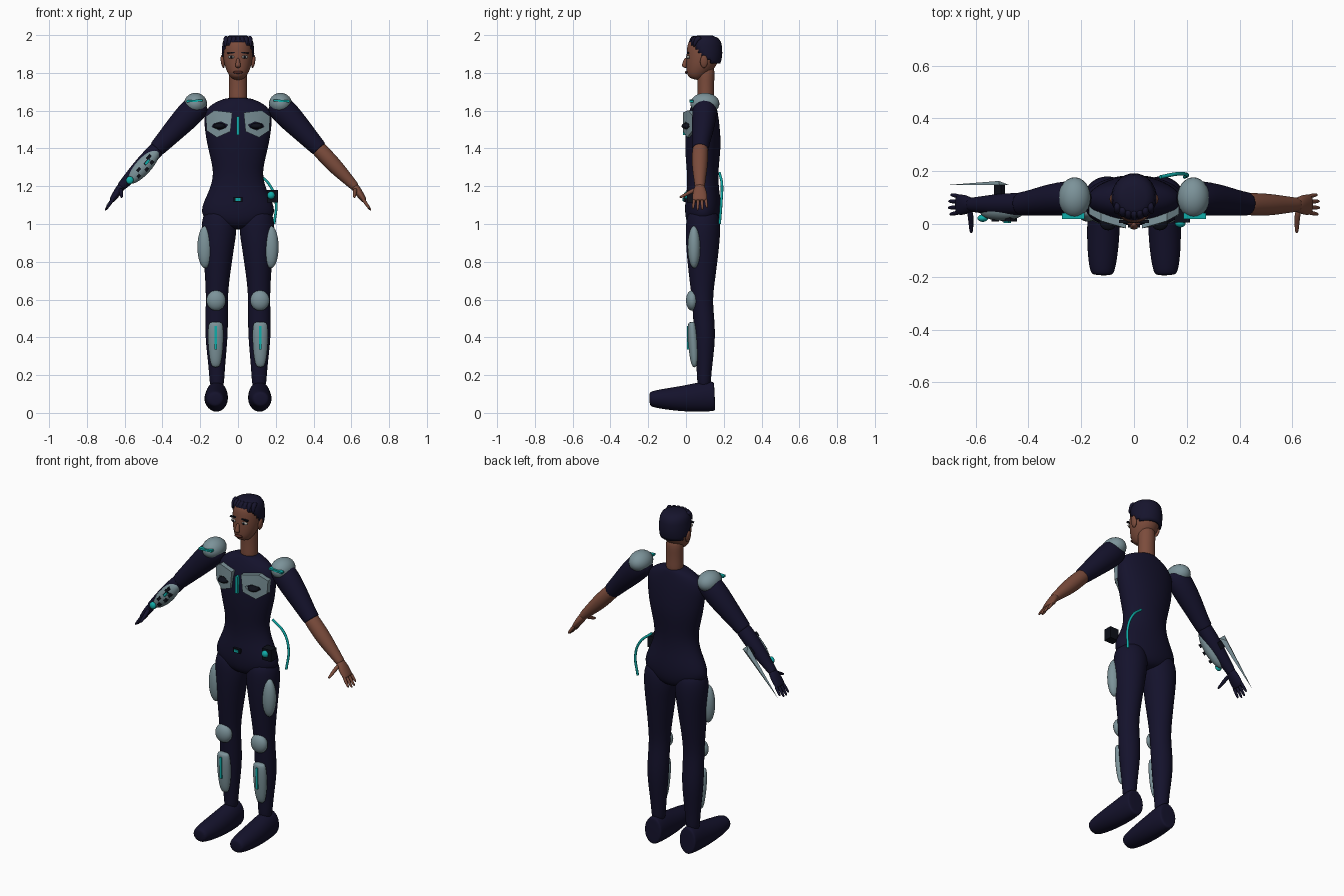
import bpy, bmesh, math
from mathutils import Vector, Matrix

start_cube = bpy.data.objects.get("Cube")
if start_cube:
    bpy.data.objects.remove(start_cube, do_unlink=True)


def material(name, r, g, b):
    m = bpy.data.materials.new(name)
    m.use_nodes = True
    m.diffuse_color = (r, g, b, 1)
    shader = m.node_tree.nodes["Principled BSDF"]
    shader.inputs["Base Color"].default_value = (r, g, b, 1)
    shader.inputs["Roughness"].default_value = 0.7
    return m


navy = material("navy suit", 0.007, 0.006, 0.025)
hair_mat = material("dark hair", 0.008, 0.007, 0.026)
black = material("black detail", 0.004, 0.005, 0.01)
grey = material("blue grey armour", 0.2, 0.29, 0.32)
cyan = material("cyan light", 0.005, 0.42, 0.4)
skin = material("brown skin", 0.2, 0.072, 0.045)
lip_mat = material("dark lips", 0.08, 0.022, 0.016)
eye_mat = material("eye white", 0.35, 0.33, 0.3)


def finish(name, bm, mat, subdivide=0, angle=35):
    bmesh.ops.recalc_face_normals(bm, faces=bm.faces)
    mesh = bpy.data.meshes.new(name)
    bm.to_mesh(mesh)
    bm.free()
    mesh.materials.append(mat)
    obj = bpy.data.objects.new(name, mesh)
    bpy.context.collection.objects.link(obj)
    if subdivide:
        sub = obj.modifiers.new("Subdivision", "SUBSURF")
        sub.levels = sub.render_levels = subdivide
        angle = 180
    bpy.ops.object.select_all(action="DESELECT")
    obj.select_set(True)
    bpy.context.view_layer.objects.active = obj
    bpy.ops.object.shade_smooth_by_angle(angle=math.radians(angle))
    return obj


def loft_mesh(rings, side=1, sides=16):
    """Rings are x, y, z, first radius, second radius; the first radius runs along y
    (or along x when the loft itself runs along y)."""
    bm = bmesh.new()
    first, last = Vector(rings[0][:3]), Vector(rings[-1][:3])
    t = (last - first).normalized()
    ref = Vector((1, 0, 0)) if abs(t.y) > 0.8 else Vector((0, 1, 0))
    u = (ref - t * ref.dot(t)).normalized()
    v = t.cross(u)
    loops = []
    for x, y, z, a, b in rings:
        loop = []
        for i in range(sides):
            w = math.tau * i / sides
            p = Vector((x, y, z)) + (u * a * math.cos(w) + v * b * math.sin(w)) * 1.025
            loop.append(bm.verts.new((p.x * side, p.y, p.z)))
        loops.append(loop)
    for lo, hi in zip(loops, loops[1:]):
        for i in range(sides):
            j = (i + 1) % sides
            bm.faces.new((lo[i], lo[j], hi[j], hi[i]))
    bm.faces.new(loops[0])
    bm.faces.new(loops[-1])
    return bm


def loft(name, mat, rings, side=1, sides=16, subdivide=2):
    return finish(name, loft_mesh(rings, side, sides), mat, subdivide)


def ellipsoid(name, mat, centre, radii, turn=0):
    bm = bmesh.new()
    bmesh.ops.create_uvsphere(bm, u_segments=24, v_segments=14, radius=1)
    bm.transform(Matrix.Translation(centre) @ Matrix.Rotation(turn, 4, "Y")
                 @ Matrix.Diagonal((*radii, 1)))
    return finish(name, bm, mat, angle=180)


def box(name, mat, centre, size, turn=0):
    bm = bmesh.new()
    bmesh.ops.create_cube(bm, size=1)
    bm.transform(Matrix.Translation(centre) @ Matrix.Rotation(turn, 4, "Y")
                 @ Matrix.Diagonal((*size, 1)))
    return finish(name, bm, mat)


# Torso, from crotch to collar
loft("torso", navy, [
    (0, .095, .97, .05, .04), (0, .09, 1, .085, .15), (0, .09, 1.05, .095, .195),
    (0, .09, 1.1, .095, .188), (0, .09, 1.15, .09, .165), (0, .09, 1.2, .083, .143),
    (0, .088, 1.27, .082, .128), (0, .088, 1.35, .09, .145), (0, .09, 1.43, .095, .165),
    (0, .088, 1.52, .09, .178), (0, .09, 1.58, .08, .18), (0, .095, 1.63, .065, .15),
    (0, .1, 1.66, .052, .085), (0, .1, 1.668, .045, .05)])

# Neck and head
loft("neck", skin, [(0, .105, 1.62, .046, .05), (0, .105, 1.7, .043, .047),
                    (0, .105, 1.76, .044, .047), (0, .105, 1.85, .05, .05)])
loft("head", skin, [
    (0, .045, 1.765, .025, .02), (0, .047, 1.78, .043, .042), (0, .062, 1.81, .062, .06),
    (0, .08, 1.85, .08, .074), (0, .091, 1.9, .089, .079), (0, .094, 1.94, .087, .076),
    (0, .098, 1.97, .068, .06), (0, .1, 1.985, .03, .028)])
loft("nose", skin, [(0, .0, 1.88, .008, .008), (0, -.006, 1.855, .012, .011),
                    (0, -.011, 1.837, .013, .017), (0, -.002, 1.826, .01, .012)], sides=10)
ellipsoid("lips", lip_mat, (0, .003, 1.803), (.026, .009, .008))
for side, word in ((1, "left"), (-1, "right")):
    ellipsoid(word + "_ear", skin, (side * .081, .095, 1.86), (.01, .02, .034), side * .15)
    ellipsoid(word + "_eye", eye_mat, (side * .035, .012, 1.884), (.018, .01, .009))
    ellipsoid(word + "_pupil", black, (side * .035, .004, 1.884), (.007, .004, .007))
    box(word + "_eyebrow", black, (side * .037, .01, 1.906), (.04, .012, .007), side * .12)

# Hair cap: shell around the skull, trimmed along a sloping hairline
bm = loft_mesh([(0, .1, z, a, b) for z, a, b in (
    (1.835, .072, .072), (1.85, .08, .079), (1.868, .085, .083), (1.885, .088, .083),
    (1.905, .09, .084), (1.925, .089, .083), (1.945, .087, .081), (1.965, .083, .078),
    (1.985, .068, .068), (1.997, .04, .045))], sides=32)
trim = [f for f in bm.faces if f.calc_center_median().z <
        max(1.85, 1.965 - max(0, f.calc_center_median().y - .02))]
bmesh.ops.delete(bm, geom=trim, context="FACES")
hair = finish("hair_cap", bm, hair_mat, angle=50)
thick = hair.modifiers.new("Solidify", "SOLIDIFY")
thick.thickness = 0.012
for i in range(-3, 4):
    x = i * .021
    front = .015 + 6 * x * x
    loft("fringe_tuft", hair_mat, [
        (x, front + .04, 1.992, .018, .014), (x, front + .012, 1.975, .014, .015),
        (x * 1.1, front + .002, 1.94 - .006 * (i % 2), .004, .004)], sides=8, subdivide=1)

for side, word in ((1, "left"), (-1, "right")):
    # Leg and boot
    loft(word + "_leg", navy, [
        (.1, .09, 1.08, .07, .07), (.1, .09, 1.02, .09, .092), (.101, .09, .95, .091, .092),
        (.104, .088, .88, .087, .083), (.106, .087, .8, .079, .074),
        (.11, .086, .7, .067, .063), (.112, .086, .6, .054, .057),
        (.113, .094, .5, .056, .06), (.114, .1, .4, .055, .059),
        (.113, .098, .3, .047, .049), (.112, .096, .2, .037, .04),
        (.112, .095, .12, .035, .036)], side)
    loft(word + "_boot", navy, [
        (.113, .152, .088, .05, .072), (.113, .148, .088, .053, .077),
        (.113, .1, .087, .059, .081), (.115, .02, .078, .062, .072),
        (.117, -.06, .074, .061, .062), (.119, -.13, .073, .055, .052),
        (.12, -.18, .073, .046, .042), (.12, -.195, .073, .036, .032)], side)
    # Leg armour
    ellipsoid(word + "_thigh_pad", grey, (side * .174, .043, .878), (.041, .034, .112))
    ellipsoid(word + "_knee_pad", grey, (side * .116, .033, .595), (.051, .033, .054))
    loft(word + "_shin_guard", grey, [
        (.118, .045, .24, .008, .018), (.118, .045, .27, .022, .03),
        (.118, .042, .34, .028, .039), (.118, .036, .42, .028, .042),
        (.118, .032, .47, .022, .038), (.118, .032, .482, .016, .028)], side)
    box(word + "_shin_light", cyan, (side * .118, .011, .398), (.011, .012, .125))
    # Shoulder pad and light
    ellipsoid(word + "_shoulder_pad", grey, (side * .225, .1, 1.637), (.061, .077, .057))
    box(word + "_shoulder_light", cyan, (side * .23, .03, 1.652), (.085, .022, .011),
        side * .06)
    # Arm: the left forearm is bare, the right one is sleeved and gloved
    bare = side > 0
    loft(word + "_sleeve", navy, [
        (.185, .1, 1.655, .05, .055), (.235, .1, 1.605, .068, .075),
        (.33, .09, 1.505, .058, .06), (.39, .08, 1.44, .048, .05),
        (.428, .076, 1.4, .044, .044), (.432, .076, 1.396, .043, .043)], side)
    hand_mat = skin if bare else navy
    loft(word + "_forearm", hand_mat, [
        (.4, .077, 1.425, .038, .038), (.44, .075, 1.385, .043, .042),
        (.51, .073, 1.31, .042, .042), (.57, .073, 1.248, .033, .032),
        (.612, .073, 1.205, .027, .025), (.625, .073, 1.19, .026, .022)], side)
    loft(word + "_palm", hand_mat, [
        (.606, .073, 1.212, .022, .02), (.625, .073, 1.188, .03, .022),
        (.645, .073, 1.158, .039, .02), (.667, .073, 1.128, .038, .015),
        (.67, .073, 1.122, .034, .012)], side)
    for k, reach in enumerate((.85, 1, .97, .75)):
        y = .044 + k * .02
        spread = (k - 1.5) * .005
        loft(word + "_finger", hand_mat, [
            (.658, y, 1.138, .009, .011), (.663 + .02 * reach, y + spread / 2, 1.13 - .03 * reach, .0085, .009),
            (.666 + .039 * reach, y + spread, 1.125 - .055 * reach, .006, .006)], side, 8)
    loft(word + "_thumb", hand_mat, [
        (.622, .055, 1.185, .013, .013), (.618, .02, 1.168, .011, .011),
        (.617, -.012, 1.15, .009, .009), (.616, -.035, 1.14, .006, .006)], side, 8)

    # Chest plate: a bent hexagonal frame around a dark opening
    outer = ((.03, 1.59), (.125, 1.602), (.17, 1.57), (.166, 1.495), (.112, 1.458), (.04, 1.49))
    inner = ((.055, 1.525), (.09, 1.541), (.13, 1.53), (.137, 1.515), (.1, 1.497), (.065, 1.51))
    bm = bmesh.new()
    rows = [[bm.verts.new((side * x, 1.9 * x * x - .018, z)) for x, z in row]
            for row in (outer, inner)]
    for i in range(6):
        j = (i + 1) % 6
        bm.faces.new((rows[0][i], rows[0][j], rows[1][j], rows[1][i]))
    solid = bmesh.ops.extrude_face_region(bm, geom=bm.faces[:])
    bmesh.ops.translate(bm, vec=(0, .03, 0),
                        verts=[e for e in solid["geom"] if isinstance(e, bmesh.types.BMVert)])
    finish(word + "_chest_plate", bm, grey)
    ellipsoid(word + "_chest_core", black, (side * .098, .006, 1.518), (.032, .03, .016))

# Chest and belt fittings
box("chest_light", cyan, (0, -.006, 1.52), (.016, .02, .1))
box("buckle", black, (0, -.004, 1.13), (.045, .02, .025))
box("buckle_light", cyan, (0, -.015, 1.13), (.026, .008, .014))
box("hip_pouch", black, (.183, .03, 1.147), (.058, .05, .068))
ellipsoid("pouch_light", cyan, (.175, .003, 1.152), (.02, .016, .02))

# Hose curving around the left hip
path = bpy.data.curves.new("hip_hose", "CURVE")
path.dimensions = "3D"
path.bevel_depth = 0.007
path.use_fill_caps = True
spline = path.splines.new("BEZIER")
stops = ((.1, .178, 1.27), (.165, .19, 1.21), (.2, .187, 1.12), (.192, .178, 1.0))
spline.bezier_points.add(len(stops) - 1)
for point, stop in zip(spline.bezier_points, stops):
    point.co = stop
    point.handle_left_type = point.handle_right_type = "AUTO"
path.materials.append(cyan)
bpy.context.collection.objects.link(bpy.data.objects.new("hip_hose", path))

# Right forearm gauntlet with keys, light and blade
lean = math.atan2(.17, .19)
along = Vector((-math.sin(lean), 0, -math.cos(lean)))
across = Vector((math.cos(lean), 0, -math.sin(lean)))
middle = Vector((-.5, .05, 1.305))
ellipsoid("gauntlet", grey, middle, (.042, .038, .118), lean)
for down, out, long, mat in ((-.055, -.012, .03, black), (-.045, .018, .02, black),
                             (-.03, -.002, .04, black), (.0, .022, .02, black),
                             (.03, -.008, .025, black), (.055, .015, .018, black)):
    box("gauntlet_key", mat, middle + along * down + across * out + Vector((0, -.033, 0)),
        (.016, .016, long), lean)
box("gauntlet_screen", cyan, middle + along * -.03 + Vector((0, -.04, 0)), (.012, .012, .03), lean)
ellipsoid("gauntlet_light", cyan, (-.573, .022, 1.232), (.02, .014, .021))

bm = bmesh.new()
root, tip = Vector((-.492, .152, 1.335)), Vector((-.705, .152, 1.09))
ends = [root + across * .024, root - across * .024, tip]
low = [bm.verts.new(p + Vector((0, -.004, 0))) for p in ends]
ridge = bm.verts.new(root + along * .03 + Vector((0, .011, 0)))
bm.faces.new(low)
for i in range(3):
    bm.faces.new((low[i], low[(i + 1) % 3], ridge))
finish("forearm_blade", bm, grey)
box("blade_mount", black, (-.51, .125, 1.305), (.02, .05, .04), lean)
